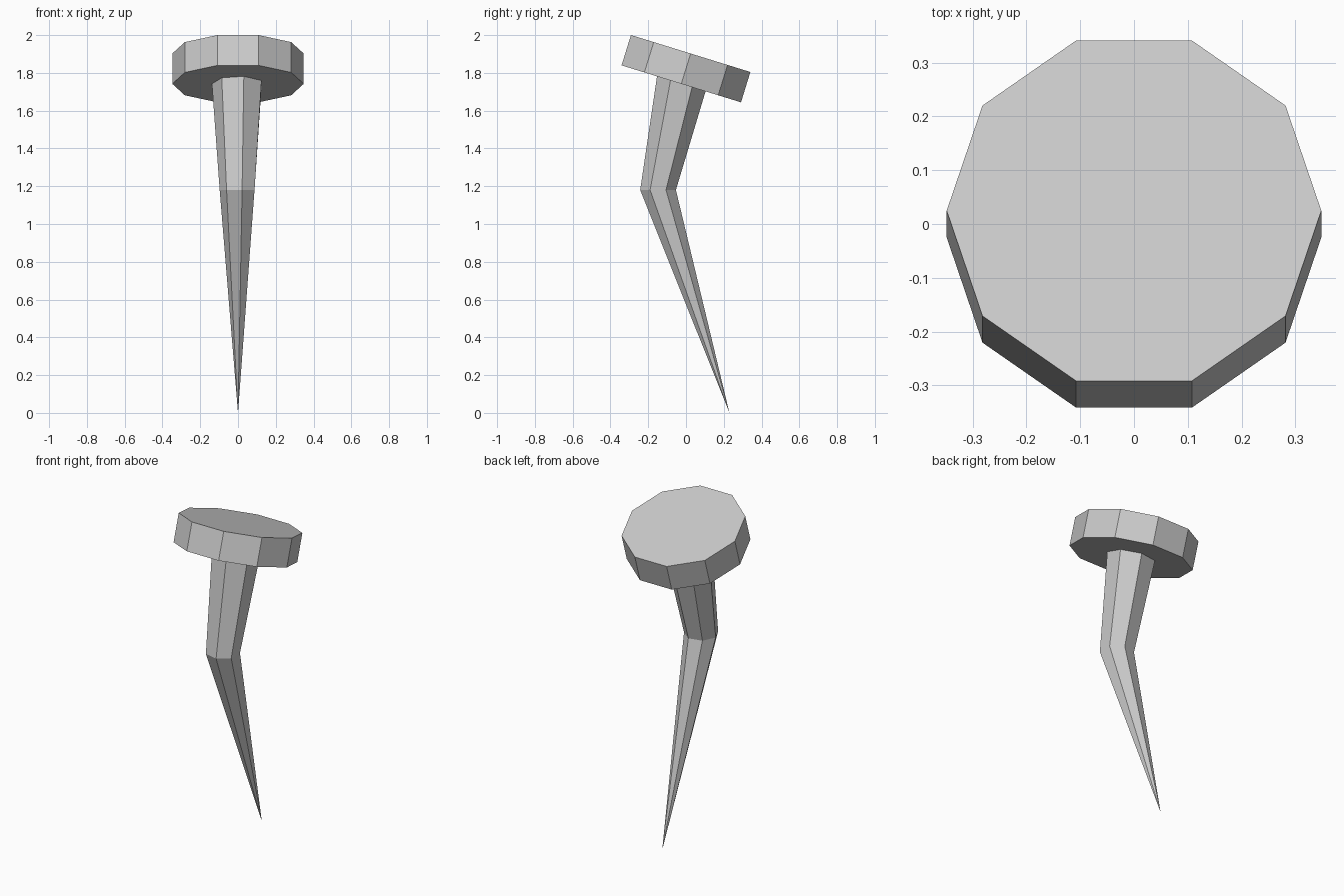
import bpy, bmesh
from math import sin, cos, pi, radians
from mathutils import Vector, Matrix

if "Cube" in bpy.data.objects:
    bpy.data.objects.remove(bpy.data.objects["Cube"])

TILT = Matrix.Rotation(radians(-17.2), 3, 'X')
HEAD_BOTTOM = Vector((0, -0.025, 1.742))


def ring(bm, sides, radius, centre, start=0.0, rot=Matrix.Identity(3)):
    """Regular polygon of vertices, rotated and moved into place."""
    angles = [start + 2 * pi * i / sides for i in range(sides)]
    return [bm.verts.new(centre + rot @ Vector((radius * cos(a), radius * sin(a), 0)))
            for a in angles]


def bridge(bm, lower, upper):
    n = len(lower)
    for i in range(n):
        j = (i + 1) % n
        bm.faces.new((lower[i], lower[j], upper[j], upper[i]))


def finish(bm, name):
    bmesh.ops.recalc_face_normals(bm, faces=bm.faces)
    mesh = bpy.data.meshes.new(name)
    bm.to_mesh(mesh)
    bm.free()
    bpy.context.collection.objects.link(bpy.data.objects.new(name, mesh))


# Ten-sided tilted head
bm = bmesh.new()
low = ring(bm, 10, 0.348, HEAD_BOTTOM, rot=TILT)
high = ring(bm, 10, 0.348, HEAD_BOTTOM + TILT @ Vector((0, 0, 0.168)), rot=TILT)
bridge(bm, low, high)
bm.faces.new(low[::-1])
bm.faces.new(high)
finish(bm, "nail_head")

# Seven-sided bent shaft tapering to a point
bm = bmesh.new()
top = ring(bm, 7, 0.138, HEAD_BOTTOM, pi, TILT)
bend = ring(bm, 7, 0.097, Vector((0, -0.148, 1.18)), pi)
tip = bm.verts.new((0, 0.23, 0))
bridge(bm, bend, top)
for i in range(7):
    bm.faces.new((tip, bend[(i + 1) % 7], bend[i]))
bm.faces.new(top)
finish(bm, "nail_shaft")
